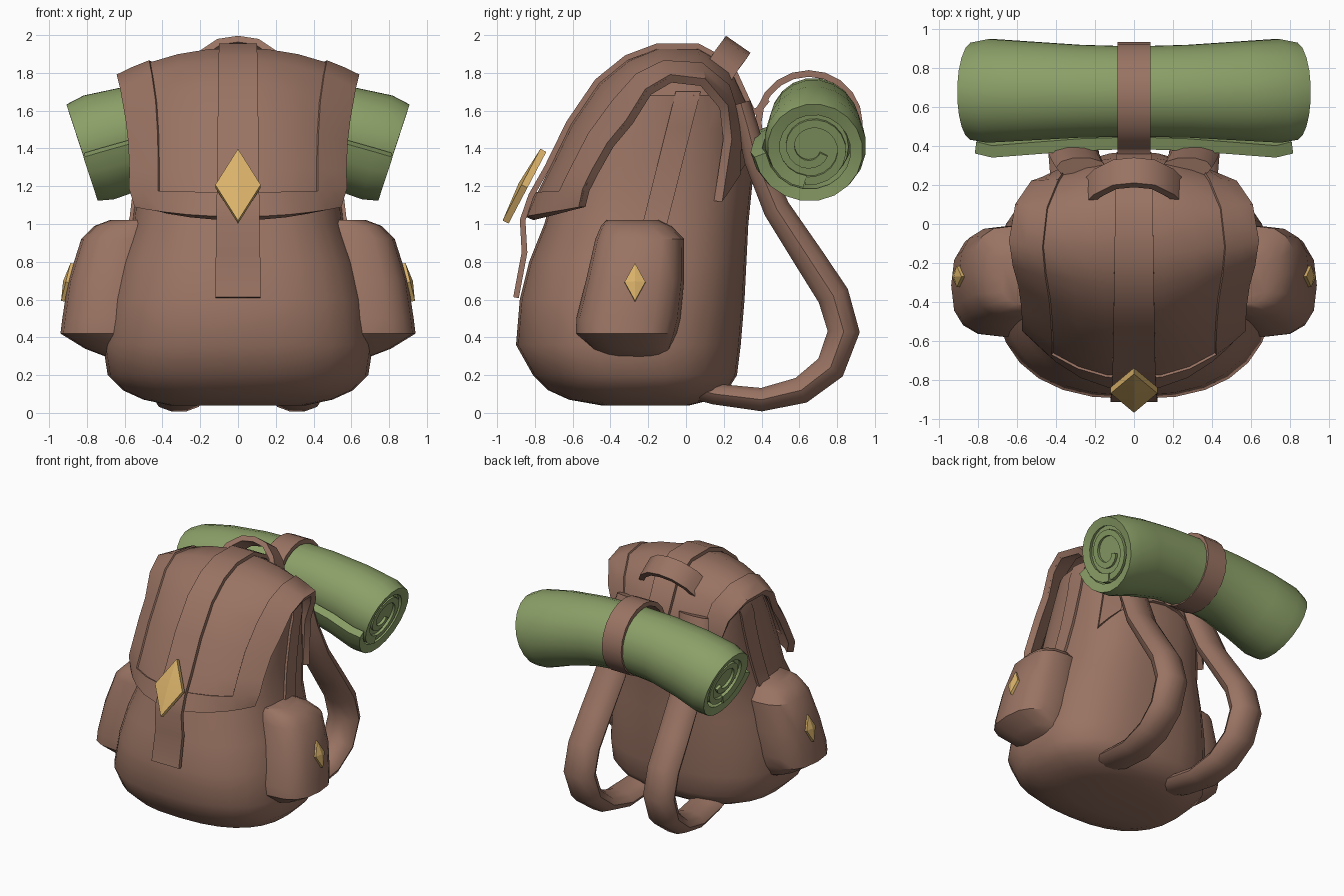
import bpy, bmesh, math
from mathutils import Vector

if "Cube" in bpy.data.objects:
    bpy.data.objects.remove(bpy.data.objects["Cube"])


def material(name, rgb):
    m = bpy.data.materials.new(name)
    m.diffuse_color = (*rgb, 1)
    m.use_nodes = True
    m.node_tree.nodes["Principled BSDF"].inputs["Base Color"].default_value = m.diffuse_color
    return m


BROWN = material("brown leather", (0.32, 0.172, 0.124))
GREEN = material("green blanket", (0.26, 0.35, 0.137))
GOLD = material("gold buckle", (0.70, 0.445, 0.144))
N = 2.5  # roundness of the bag's cross-section


def finish(bm, name, mat, thick=0, angle=40):
    bmesh.ops.remove_doubles(bm, verts=bm.verts, dist=1e-4)
    bmesh.ops.recalc_face_normals(bm, faces=bm.faces)
    me = bpy.data.meshes.new(name)
    bm.to_mesh(me)
    bm.free()
    me.materials.append(mat)
    ob = bpy.data.objects.new(name, me)
    bpy.context.collection.objects.link(ob)
    bpy.ops.object.select_all(action='DESELECT')
    ob.select_set(True)
    bpy.context.view_layer.objects.active = ob
    if thick:
        mod = ob.modifiers.new("thickness", 'SOLIDIFY')
        mod.thickness, mod.offset = thick, 0
        bpy.ops.object.convert(target='MESH')
    bpy.ops.object.shade_smooth_by_angle(angle=math.radians(angle))
    return ob


def grid(name, rows, mat, closed=False, caps=False, thick=0, keep=None, angle=40):
    """Skin a list of point rows; optionally close each row, cap the ends, thicken."""
    bm = bmesh.new()
    vs = [[bm.verts.new(p) for p in r] for r in rows]
    n = len(rows[0])
    for i in range(len(rows) - 1):
        for j in range(n if closed else n - 1):
            if keep is None or keep(i, j):
                k = (j + 1) % n
                bm.faces.new((vs[i][j], vs[i][k], vs[i + 1][k], vs[i + 1][j]))
    if caps:
        bm.faces.new(vs[0])
        bm.faces.new(vs[-1])
    bmesh.ops.delete(bm, geom=[v for v in bm.verts if not v.link_faces], context='VERTS')
    return finish(bm, name, mat, thick, angle)


def oval(cx, cy, a, b, z, n, count):
    pts = []
    for i in range(count):
        t = 2 * math.pi * i / count
        c, s = math.cos(t), math.sin(t)
        pts.append((cx + a * math.copysign(abs(c) ** (2 / n), c),
                    cy + b * math.copysign(abs(s) ** (2 / n), s), z))
    return pts


def diamond(name, centre, u, v, depth):
    """Kite-shaped plate with a raised middle."""
    c, u, v = Vector(centre), Vector(u), Vector(v)
    n = u.cross(v).normalized() * depth
    bm = bmesh.new()
    rim = [u, v, -u, -v]
    f = [bm.verts.new(c + p + n * 0.5) for p in rim]
    b = [bm.verts.new(c + p - n * 0.5) for p in rim]
    tip = bm.verts.new(c + n * 1.0)
    bm.faces.new(b)
    for i in range(4):
        k = (i + 1) % 4
        bm.faces.new((f[i], f[k], tip))
        bm.faces.new((f[i], b[i], b[k], f[k]))
    finish(bm, name, GOLD, angle=15)


# Bag body: height, half width, front y, back y
BODY = [(.04, .36, -.45, .02), (.07, .50, -.62, .14), (.12, .61, -.73, .22), (.20, .69, -.81, .27),
        (.36, .715, -.90, .29), (.60, .68, -.88, .31), (.80, .63, -.83, .32),
        (1.0, .56, -.75, .33), (1.25, .53, -.68, .355), (1.5, .52, -.56, .34),
        (1.68, .53, -.42, .29), (1.80, .40, -.30, .20)]
grid("bag_body", [oval(0, (f + b) / 2, w, (b - f) / 2, z, N, 28) for z, w, f, b in BODY],
     BROWN, closed=True, caps=True)


def body_x(y, z):
    """Half width of the bag at a given depth and height."""
    for lo, hi in zip(BODY, BODY[1:]):
        if lo[0] <= z <= hi[0]:
            t = (z - lo[0]) / (hi[0] - lo[0])
            _, w, f, b = (p + (q - p) * t for p, q in zip(lo, hi))
            v = min(1, abs(y - (f + b) / 2) / ((b - f) / 2))
            return w * (1 - v ** N) ** (1 / N)


# Top flap: centre y, z, edge y, z, half width
FLAP = [(.36, 1.40, .17, 1.12, .48), (.33, 1.60, .22, 1.45, .46), (.22, 1.83, .20, 1.62, .52),
        (.06, 1.92, .09, 1.75, .60), (-.15, 1.92, -.08, 1.77, .63), (-.30, 1.86, -.20, 1.70, .61),
        (-.45, 1.74, -.30, 1.54, .58), (-.60, 1.52, -.40, 1.42, .565), (-.71, 1.29, -.48, 1.28, .56),
        (-.775, 1.16, -.53, 1.18, .56), (-.83, 1.03, -.55, 1.09, .53)]
TS = [-1, -.87, -.73, -.5, -.25, 0, .25, .5, .73, .87, 1]
flap_rows = [[(t * w, yc + (ye - yc) * abs(t) ** 2.2, zc + (ze - zc) * abs(t) ** 2.2)
              for t in TS] for yc, zc, ye, ze, w in FLAP]
grid("top_flap", flap_rows, BROWN, thick=.025)
grid("flap_trim", flap_rows, BROWN, thick=.05,
     keep=lambda i, j: j < 2 or j > 7 or i == len(FLAP) - 2)

# Centre strap running over the flap
path = [(.355, 1.55), (.345, 1.61), (.235, 1.85), (.065, 1.94), (-.155, 1.94), (-.315, 1.88),
        (-.47, 1.755), (-.62, 1.535), (-.735, 1.30), (-.82, 1.15), (-.865, 1.02), (-.855, .85),
        (-.90, .61)]
grid("centre_strap", [[(-w, y, z), (w, y, z)] for i, (y, z) in enumerate(path)
                      for w in [.09 + .03 * i / 12]], BROWN, thick=.03)
diamond("front_buckle", (0, -.855, 1.2), (.12, 0, 0), (0, .1, .19), .035)

# Carry handle
arch = [(-.24, .16, 1.78), (-.19, .21, 1.86), (-.1, .255, 1.92), (0, .265, 1.935),
        (.1, .255, 1.92), (.19, .21, 1.86), (.24, .16, 1.78)]
grid("carry_handle", [[(x, y - .065, z + .045), (x, y + .065, z - .045)] for x, y, z in arch],
     BROWN, thick=.04)

# Parts repeated on both sides
POCKET = [(1.02, -.42, -.14, .68), (.99, -.45, -.08, .76), (.92, -.48, -.01, .83),
          (.70, -.53, -.01, .90), (.50, -.58, -.03, .93), (.42, -.58, -.05, .94),
          (.34, -.50, -.08, .81), (.29, -.42, -.12, .68)]
SHOULDER = [(.29, 1.64), (.325, 1.52), (.37, 1.34), (.48, 1.08), (.65, .82), (.78, .62),
            (.835, .43), (.765, .24), (.61, .12), (.40, .07), (.15, .10), (-.05, .15)]
for s, side in ((1, "right"), (-1, "left")):
    # Side pocket
    grid("side_pocket_" + side,
         [oval(s * (x + .40) / 2, (f + b) / 2, (x - .40) / 2, (b - f) / 2, z, 2.7, 16)
          for z, f, b, x in POCKET], BROWN, closed=True, caps=True, angle=32)
    diamond("pocket_buckle_" + side, (s * .897, -.27, .69), (0, s * .055, 0), (-.025 * s, 0, .1), .03)
    # Flat strap down the side of the bag
    rows = []
    for i in range(9):
        z = 1.70 - .76 * i / 8
        y = .01 - .19 * i / 8
        rows.append([(s * (body_x(y + d, z) + .008), y + d, z) for d in (-.065, 0, .065)])
    grid("side_strap_" + side, rows, BROWN, thick=.02)
    # Shoulder strap
    rows = []
    for i, (y, z) in enumerate(SHOULDER):
        a, b = SHOULDER[max(i - 1, 0)], SHOULDER[min(i + 1, len(SHOULDER) - 1)]
        d = Vector((0, b[0] - a[0], b[1] - a[1])).normalized()
        nrm = Vector((0, -d.z, d.y))
        h = .055 + .035 * math.sin(math.pi * i / (len(SHOULDER) - 1)) ** 2
        cx = .27 + .08 * math.sin(math.pi * i / (len(SHOULDER) - 1))
        rows.append([Vector((s * cx + .13 * math.cos(t), y, z)) + nrm * h * math.sin(t)
                     for t in (k * math.pi / 5 for k in range(10))])
    grid("shoulder_strap_" + side, rows, BROWN, closed=True, caps=True)


# Bedroll: a rolled sheet with a drooping axis
def roll_point(x, ang, r):
    up = Vector((.4 * x, 0, 1)).normalized()
    return Vector((x, .665, 1.54 - .21 * x * x)) + Vector((0, r * math.cos(ang), 0)) + up * r * math.sin(ang)


def spiral(x, k, start, end):
    """Points of the spiral between two turn counts, scaled by k."""
    n = int((end - start) * 20)
    return [roll_point(x, math.radians(187) + 2 * math.pi * u, k * (.295 - .08 * min(u, 1.2) - .1 * max(u - 1.2, 0)))
            for u in (start + (end - start) * i / n for i in range(n + 1))]


half = [(0, .85), (.28, .88), (.55, .95), (.74, 1.0), (.825, .93)]
stations = [(-x, k) for x, k in half[:0:-1]] + half
grid("bedroll_sheet", [spiral(x, k, 0, 1.2) for x, k in stations], GREEN, thick=.065)
for s, side in ((1, "right"), (-1, "left")):
    grid("bedroll_spiral_" + side, [spiral(s * x, .93, 1.2, 2.4) for x in (.76, .815)],
         GREEN, thick=.045)
grid("bedroll_core", [[roll_point(x * .965, 2 * math.pi * i / 20, k * .21) for i in range(20)]
                      for x, k in stations], GREEN, closed=True, caps=True)

# Strap holding the bedroll
ring = []
for i in range(21):
    t = 2 * math.pi * i / 20
    y, z = .65 + .268 * math.cos(t), 1.535 + .262 * math.sin(t)
    ring.append([(-.085, y, z), (.085, y, z)])
grid("bedroll_strap", ring, BROWN, thick=.035)
grid("bedroll_strap_anchor", [[(-.085, y, z), (.085, y, z)] for y, z in
                              ((.31, 1.58), (.38, 1.6), (.43, 1.66))], BROWN, thick=.035)
